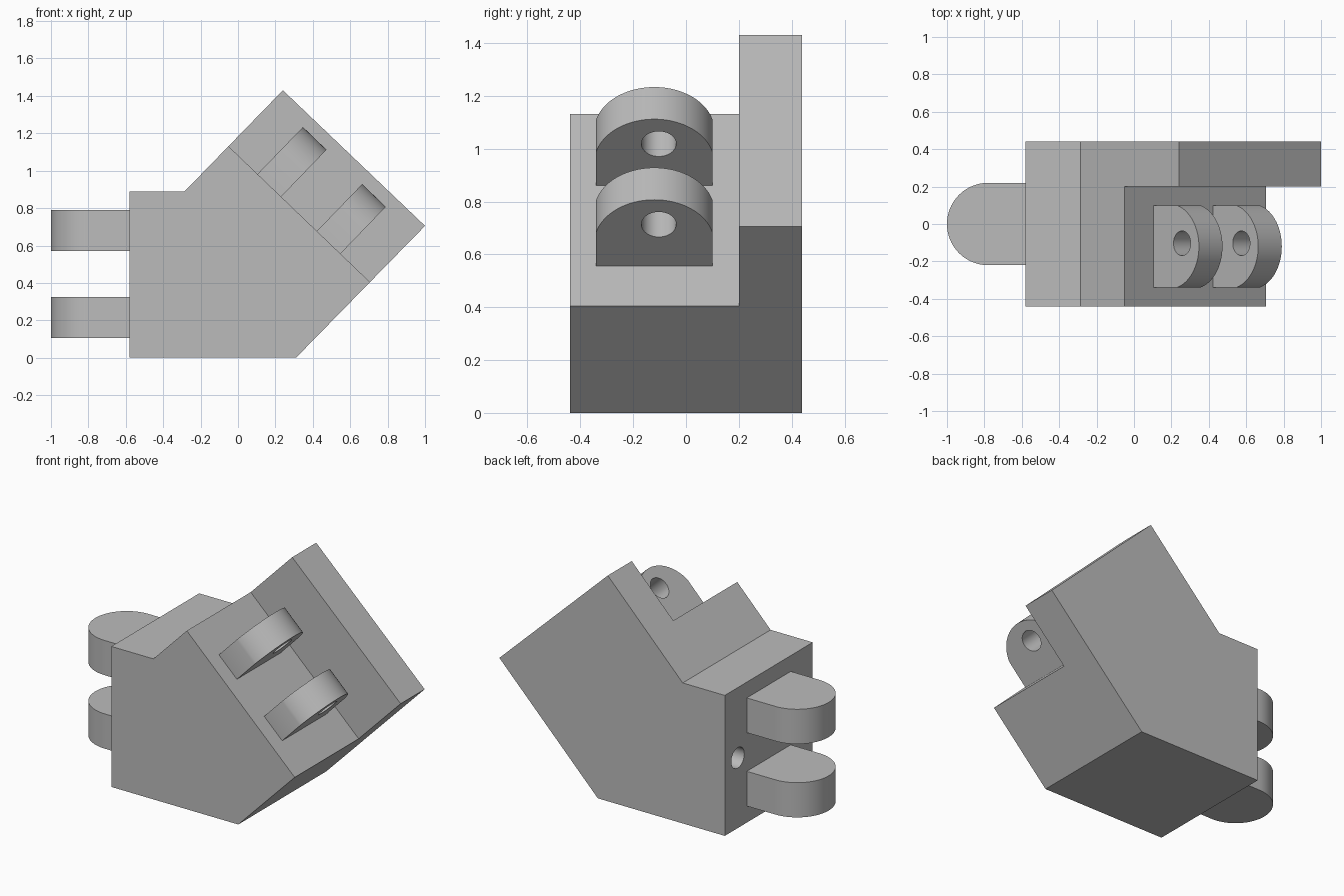
import bpy, bmesh, math
from mathutils import Matrix, Vector

if "Cube" in bpy.data.objects:
    bpy.data.objects.remove(bpy.data.objects["Cube"])

# Single grey material
grey = bpy.data.materials.new("plain grey")
grey.use_nodes = True
colour = (0.5, 0.5, 0.5, 1)
grey.diffuse_color = colour
grey.node_tree.nodes["Principled BSDF"].inputs["Base Color"].default_value = colour


def frame(origin, x_axis, z_axis):
    """Right-handed frame from an origin, an outward axis and an extrusion axis."""
    x, z = Vector(x_axis).normalized(), Vector(z_axis).normalized()
    m = Matrix((x, z.cross(x), z)).transposed().to_4x4()
    m.translation = origin
    return m


def prism(name, points, depth, matrix):
    """Extrude a flat outline along the frame's z axis."""
    bm = bmesh.new()
    face = bm.faces.new([bm.verts.new((x, y, 0)) for x, y in points])
    top = bmesh.ops.extrude_face_region(bm, geom=[face])["geom"]
    bmesh.ops.translate(bm, vec=(0, 0, depth),
                        verts=[g for g in top if isinstance(g, bmesh.types.BMVert)])
    bm.transform(matrix)
    bmesh.ops.recalc_face_normals(bm, faces=bm.faces)
    mesh = bpy.data.meshes.new(name)
    bm.to_mesh(mesh)
    bm.free()
    mesh.materials.append(grey)
    obj = bpy.data.objects.new(name, mesh)
    bpy.context.collection.objects.link(obj)
    return obj


def arc(cx, cy, r, start, end, n):
    return [(cx + r * math.cos(start + (end - start) * i / n),
             cy + r * math.sin(start + (end - start) * i / n)) for i in range(n + 1)]


def activate(obj):
    bpy.ops.object.select_all(action='DESELECT')
    obj.select_set(True)
    bpy.context.view_layer.objects.active = obj


def cut(obj, cutter):
    """Subtract a cutter, then discard it."""
    cutter.hide_render = True
    activate(obj)
    mod = obj.modifiers.new("cut", 'BOOLEAN')
    mod.operation, mod.solver, mod.object = 'DIFFERENCE', 'EXACT', cutter
    bpy.ops.object.modifier_apply(modifier=mod.name)
    bpy.data.objects.remove(cutter)


def drill(obj, centre, direction, radius, depth):
    """Round hole sunk from a surface point, starting a little outside it."""
    d = Vector(direction).normalized()
    side = Vector((0, 1, 0))
    start = Vector(centre) - d * 0.05
    circle = arc(0, 0, radius, 0, math.tau, 40)[:-1]
    cut(obj, prism("hole_cutter", circle, depth + 0.05, frame(start, side, d)))


def lug(name, matrix, length, radius, thick, hole_x, hole_y, hole_r):
    """Round-ended ear, 0.44 wide, with a pin hole through its thickness."""
    half = 0.22
    a = math.asin(half / radius)
    outline = [(-0.005, -half)] + arc(length - radius, 0, radius, -a, a, 40) + [(-0.005, half)]
    obj = prism(name, outline, thick, matrix)
    axis = matrix.to_3x3() @ Vector((0, 0, 1))
    drill(obj, matrix @ Vector((hole_x, hole_y, 0)), axis, hole_r, thick + 0.05)
    return obj


# Main body: side profile, with the front of the sloping face stepped back
out, up = Vector((0.695, 0, 0.72)), Vector((-0.72, 0, 0.695))
upright = frame((0, 0.44, 0), (1, 0, 0), (0, -1, 0))
profile = [(-0.58, 0), (0.31, 0), (1, 0.705), (0.24, 1.43), (-0.285, 0.89), (-0.58, 0.89)]
body = prism("body", profile, 0.88, upright)
low, high = Vector((0.71, 0, 0.4)), Vector((-0.05, 0, 1.13))
slope = (high - low) * 0.3
corners = [low - slope, low - slope + out, high + slope + out, high + slope]
cut(body, prism("step_cutter", [(p.x, p.z) for p in corners], 1,
                frame((0, 0.2, 0), (1, 0, 0), (0, -1, 0))))

# Small holes in the sloping faces, larger ones in the end face
drill(body, (0.327, -0.36, 0.767), -out, 0.036, 0.3)
drill(body, (0.619, 0.27, 1.068), -out, 0.036, 0.3)
for y in (-0.31, 0.31):
    drill(body, (-0.58, y, 0.445), (1, 0, 0), 0.065, 0.3)

parts = [body]

# Pair of lugs on the sloping face
for label, x, z in (("lower", 0.547, 0.555), ("upper", 0.23, 0.86)):
    parts.append(lug(label + "_sloping_lug", frame((x, -0.12, z), out, up),
                     0.35, 0.227, 0.175, 0.22, 0.017, 0.066))

# Pair of lugs on the end face
for label, z, thick in (("lower", 0.105, 0.22), ("upper", 0.57, 0.22)):
    parts.append(lug(label + "_end_lug", frame((-0.58, 0, z), (-1, 0, 0), (0, 0, 1)),
                     0.42, 0.22, thick, 0.265, 0, 0.09))

for part in parts:
    activate(part)
    bpy.ops.object.shade_smooth_by_angle(angle=math.radians(30))
